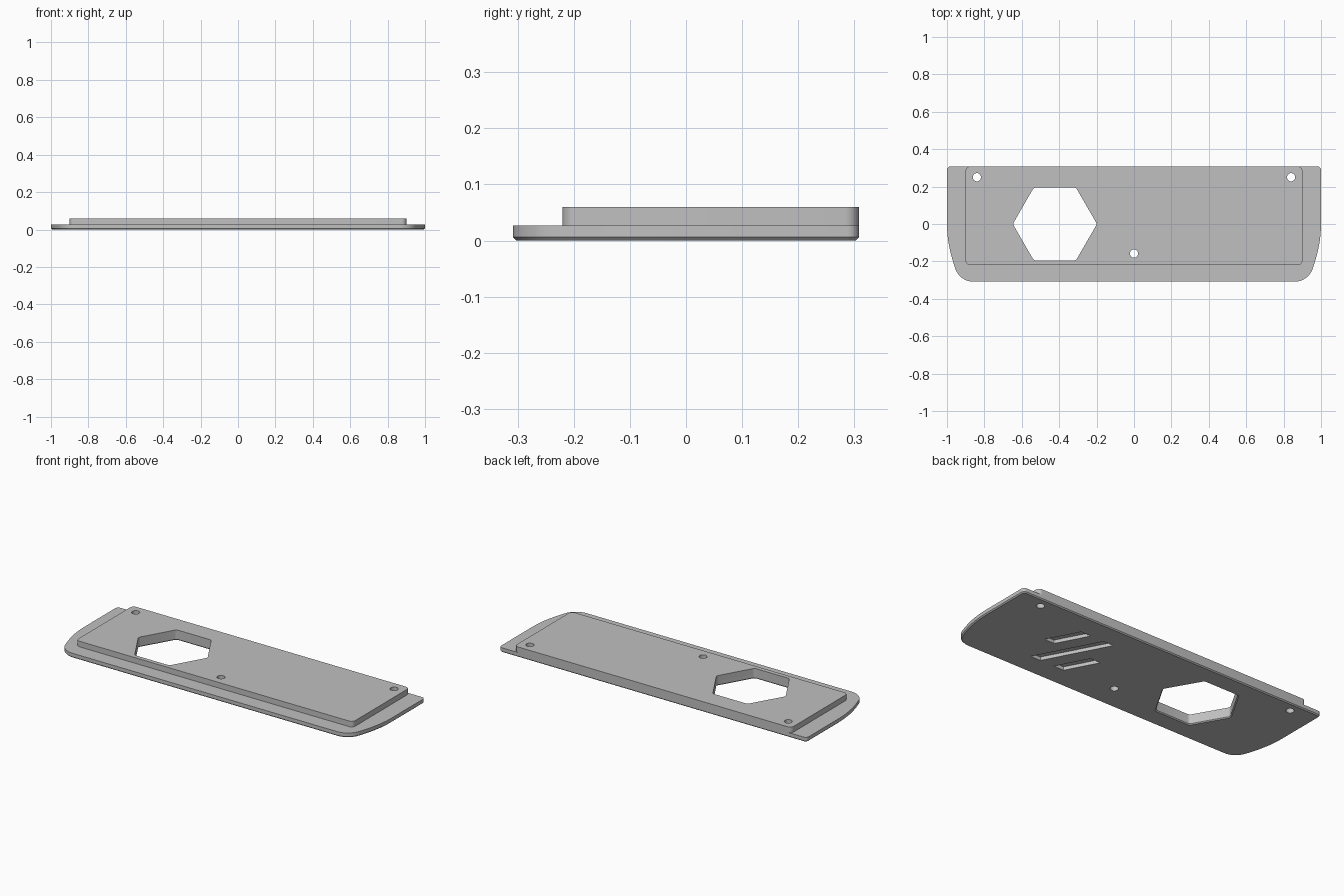
import bpy, bmesh, math
from mathutils import Vector

cube = bpy.data.objects.get("Cube")
if cube:
    bpy.data.objects.remove(cube)

grey = bpy.data.materials.new("light grey")
grey.use_nodes = True
grey.diffuse_color = (0.53, 0.53, 0.53, 1)
grey.node_tree.nodes["Principled BSDF"].inputs["Base Color"].default_value = grey.diffuse_color

BACK, STEP, TOP, CHAMFER = 0.308, 0.027, 0.06, 0.006


def rounded(corners, steps=8):
    """Outline from (x, y, radius) corners, with a true arc at each radius."""
    out = []
    for i, (x, y, r) in enumerate(corners):
        p = Vector((x, y))
        if not r:
            out.append(p)
            continue
        a = (Vector(corners[i - 1][:2]) - p).normalized()
        b = (Vector(corners[(i + 1) % len(corners)][:2]) - p).normalized()
        half = a.angle(b) / 2
        centre = p + (a + b).normalized() * r / math.sin(half)
        start = p + a * r / math.tan(half) - centre
        end = p + b * r / math.tan(half) - centre
        turn = start.angle_signed(end)
        for k in range(steps + 1):
            t = -turn * k / steps
            c, s = math.cos(t), math.sin(t)
            out.append(centre + Vector((c * start.x - s * start.y, s * start.x + c * start.y)))
    return out


def prism(name, outline, low, high, chamfer=0):
    """Extrude an outline, optionally chamfering its lower rim."""
    bm = bmesh.new()
    face = bm.faces.new([bm.verts.new((p.x, p.y, low)) for p in outline])
    new = bmesh.ops.extrude_face_region(bm, geom=[face])["geom"]
    bmesh.ops.translate(bm, vec=(0, 0, high - low),
                        verts=[v for v in new if isinstance(v, bmesh.types.BMVert)])
    if not face.is_valid:
        raise RuntimeError("outline face lost")
    bmesh.ops.recalc_face_normals(bm, faces=bm.faces)
    if chamfer:
        rim = [e for e in bm.edges if all(abs(v.co.z - low) < 1e-5 for v in e.verts)]
        bmesh.ops.bevel(bm, geom=rim, offset=chamfer, segments=1, affect="EDGES")
    mesh = bpy.data.meshes.new(name)
    bm.to_mesh(mesh)
    bm.free()
    mesh.materials.append(grey)
    obj = bpy.data.objects.new(name, mesh)
    bpy.context.collection.objects.link(obj)
    return obj


def disc(x, y, r, sides=32):
    return [Vector((x + r * math.cos(k * math.tau / sides), y + r * math.sin(k * math.tau / sides)))
            for k in range(sides)]


def hexagon(x, r, fillet):
    return rounded([(x + r * math.cos(k * math.pi / 3), r * math.sin(k * math.pi / 3), fillet)
                    for k in range(6)], 4)


def slanted(x, y0, y1, width=0.065, slope=-0.53):
    """Parallelogram whose centre line passes through x at y = 0."""
    h = width / 2
    return [Vector((x + slope * y + s, y)) for y, s in ((y0, -h), (y0, h), (y1, h), (y1, -h))]


# base plate: straight back, sides bowing inwards towards rounded front corners
side = [(1, BACK, 0.02)] + [(1 - 0.8 * y * y, -y, 0) for y in (0, 0.05, 0.1, 0.15, 0.2)]
side.append((0.933, -BACK, 0.1))
base = prism("base_plate", rounded(side + [(-x, y, r) for x, y, r in reversed(side)]),
             0, STEP, CHAMFER)

# raised panel, flush with the back edge
panel = prism("raised_panel", rounded([(0.9, BACK, 0.025), (0.9, -0.22, 0.025),
                                       (-0.9, -0.22, 0.025), (-0.9, BACK, 0.025)]), STEP, TOP)

# through openings, then the chamfer under the hexagon and the blind slots
HEX_X, HEX_R = -0.423, 0.225
through = [prism("hole_cutter", disc(x, y, 0.022), -0.1, 0.2)
           for x, y in ((0.84, 0.25), (-0.84, 0.25), (0, -0.158))]
through.append(prism("hexagon_cutter", hexagon(HEX_X, HEX_R, 0.02), -0.1, 0.2))
under = [prism("slot_cutter", slanted(x, y0, y1), -0.1, 0.02)
         for x, y0, y1 in ((0.57, 0, 0.18), (0.417, -0.18, 0.18), (0.26, -0.18, 0))]
flare = prism("flare_cutter", hexagon(HEX_X, HEX_R + 2 * CHAMFER, 0.02), -CHAMFER, CHAMFER)
for v in flare.data.vertices:
    if v.co.z > 0:
        scale = (HEX_R - 0.0005) / (HEX_R + 2 * CHAMFER)
        v.co.x = HEX_X + (v.co.x - HEX_X) * scale
        v.co.y *= scale
under.append(flare)


def cut(obj, cutters):
    for c in cutters:
        mod = obj.modifiers.new("cut", "BOOLEAN")
        mod.operation, mod.solver, mod.object = "DIFFERENCE", "EXACT", c
    bpy.context.view_layer.update()
    mesh = bpy.data.meshes.new_from_object(
        obj.evaluated_get(bpy.context.evaluated_depsgraph_get()))
    obj.modifiers.clear()
    obj.data = mesh


cut(base, through + under)
cut(panel, through)
for c in through + under:
    bpy.data.objects.remove(c)

# smooth the rounded walls, keep the edges sharp
bpy.ops.object.select_all(action="DESELECT")
for obj in (base, panel):
    obj.select_set(True)
    bpy.context.view_layer.objects.active = obj
bpy.ops.object.shade_smooth_by_angle(angle=math.radians(30))
